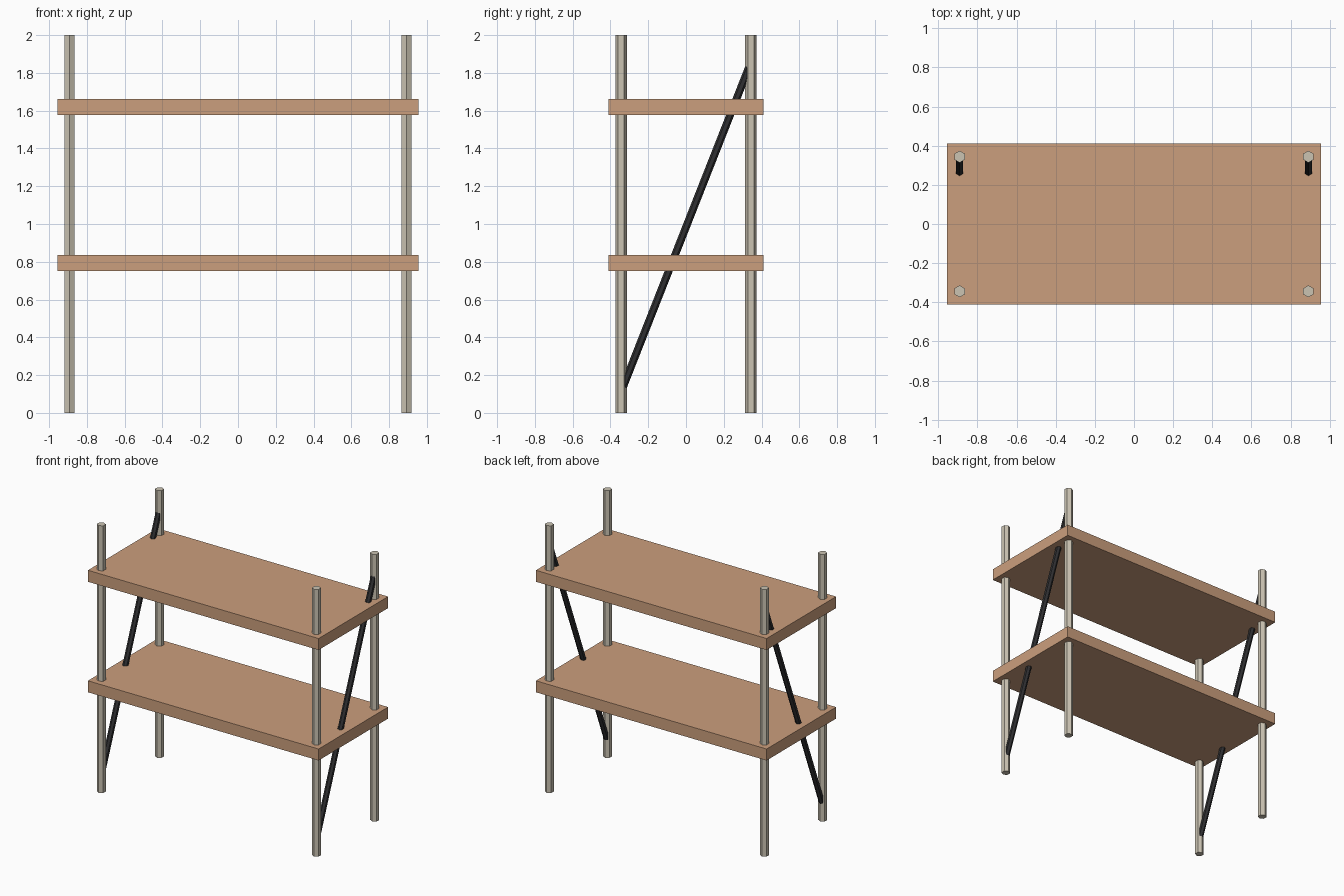
import bpy, bmesh, math
from mathutils import Vector

if "Cube" in bpy.data.objects:
    bpy.data.objects.remove(bpy.data.objects["Cube"])


def material(name, rgb):
    m = bpy.data.materials.new(name)
    m.diffuse_color = (*rgb, 1)
    m.use_nodes = True
    m.node_tree.nodes["Principled BSDF"].inputs["Base Color"].default_value = m.diffuse_color
    return m


wood = material("warm wood", (0.60, 0.345, 0.205))
metal = material("pale metal", (0.60, 0.55, 0.45))
black = material("black metal", (0.03, 0.03, 0.032))


def finish(name, bm, mat):
    bmesh.ops.recalc_face_normals(bm, faces=bm.faces)
    mesh = bpy.data.meshes.new(name)
    bm.to_mesh(mesh)
    bm.free()
    mesh.materials.append(mat)
    bpy.context.collection.objects.link(bpy.data.objects.new(name, mesh))


def hex_bar(name, a, b, radius, mat):
    """Six-sided bar from a to b with flat sides facing +x and -x."""
    a, b = Vector(a), Vector(b)
    u = Vector((1, 0, 0))
    v = (b - a).normalized().cross(u)
    ring = [radius * (math.sin(t) * u + math.cos(t) * v)
            for t in (i * math.pi / 3 for i in range(6))]
    bm = bmesh.new()
    lo = [bm.verts.new(a + p) for p in ring]
    hi = [bm.verts.new(b + p) for p in ring]
    bm.faces.new(lo)
    bm.faces.new(hi)
    for i in range(6):
        j = (i + 1) % 6
        bm.faces.new((lo[i], lo[j], hi[j], hi[i]))
    finish(name, bm, mat)


def shelf(name, z):
    bm = bmesh.new()
    bmesh.ops.create_cube(bm, size=1)
    bmesh.ops.scale(bm, vec=(1.91, 0.822, 0.086), verts=bm.verts)
    bmesh.ops.translate(bm, vec=(0, 0, z), verts=bm.verts)
    finish(name, bm, wood)


# Two shelf boards
shelf("lower_shelf", 0.793)
shelf("upper_shelf", 1.62)

# Four upright posts and a diagonal brace on each end
X, Y = 0.891, 0.344
for side, x in (("left", -X), ("right", X)):
    for end, y in (("front", -Y), ("back", Y)):
        hex_bar(f"{end}_{side}_post", (x, y, 0), (x, y, 2), 0.0305, metal)
    hex_bar(f"{side}_brace", (x, -Y, 0.11), (x, Y, 1.857), 0.0203, black)
